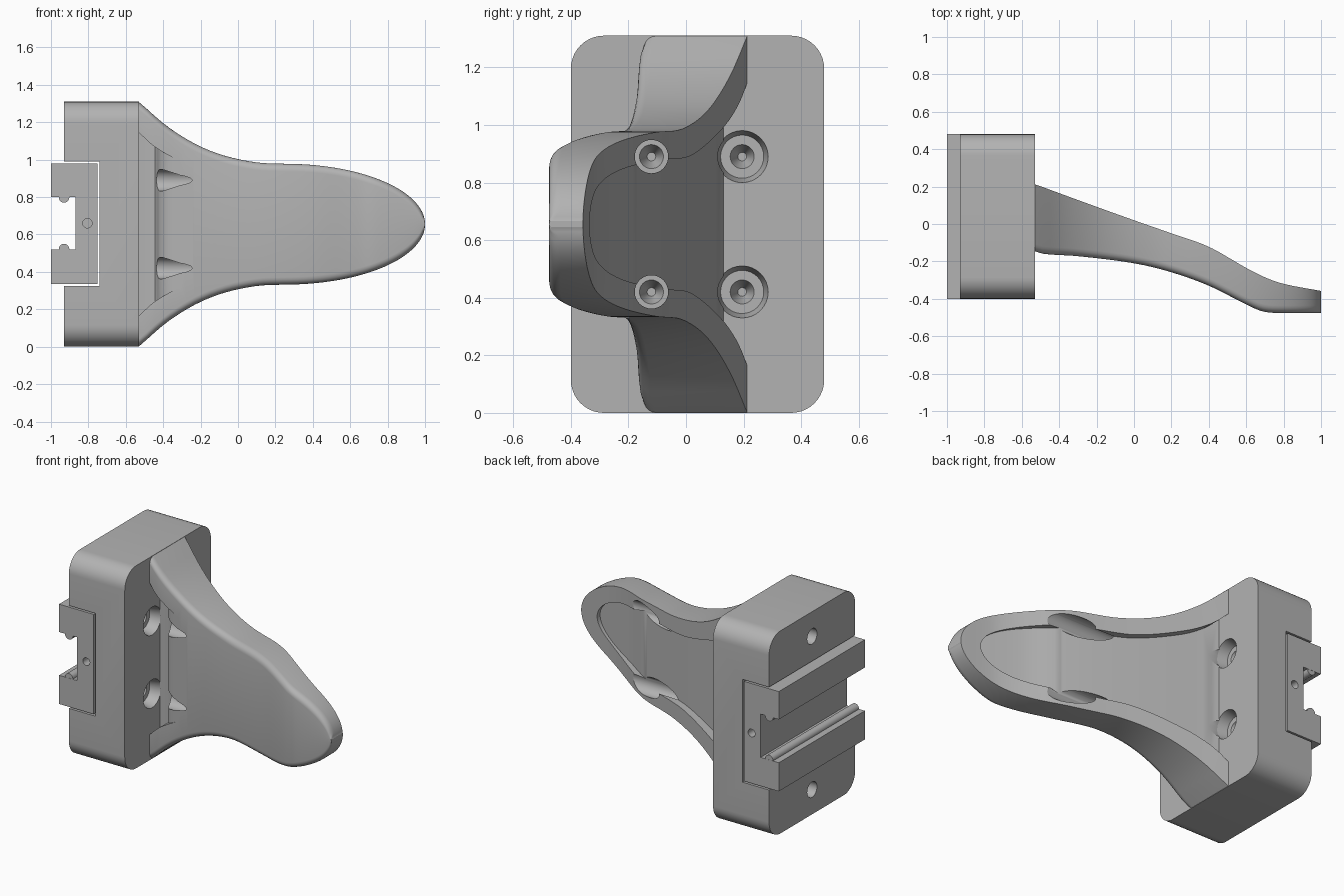
import bpy, bmesh, math
from mathutils import Matrix, Vector

if "Cube" in bpy.data.objects:
    bpy.data.objects.remove(bpy.data.objects["Cube"], do_unlink=True)

grey = bpy.data.materials.new("matte_grey")
grey.use_nodes = True
grey.diffuse_color = (0.45, 0.45, 0.45, 1)
grey.node_tree.nodes["Principled BSDF"].inputs["Base Color"].default_value = grey.diffuse_color

MID = 0.655      # height of the symmetry plane
ROOT = -0.53     # mounting face of the block


def add(name, bm):
    bmesh.ops.recalc_face_normals(bm, faces=bm.faces)
    mesh = bpy.data.meshes.new(name)
    bm.to_mesh(mesh)
    bm.free()
    mesh.materials.append(grey)
    obj = bpy.data.objects.new(name, mesh)
    bpy.context.collection.objects.link(obj)
    return obj


def box(name, lo, hi, round_x=0):
    bm = bmesh.new()
    bmesh.ops.create_cube(bm, size=1)
    lo, hi = Vector(lo), Vector(hi)
    for v in bm.verts:
        v.co = [a + (b - a) * (c + 0.5) for a, b, c in zip(lo, hi, v.co)]
    if round_x:
        edges = [e for e in bm.edges if abs(e.verts[0].co.x - e.verts[1].co.x) > 0.01]
        bmesh.ops.bevel(bm, geom=edges, offset=round_x, segments=10, profile=0.5, affect='EDGES')
    return add(name, bm)


def rod(name, axis, start, end, r1, r2=None):
    """Cylinder or cone along x or y."""
    bm = bmesh.new()
    turn = Matrix.Rotation(math.pi / 2, 4, 'Y') if axis == 'X' else Matrix.Rotation(-math.pi / 2, 4, 'X')
    a, b = Vector(start), Vector(end)
    bmesh.ops.create_cone(bm, cap_ends=True, segments=32, radius1=r1, radius2=r1 if r2 is None else r2,
                          depth=(b - a).length, matrix=Matrix.Translation((a + b) / 2) @ turn)
    return add(name, bm)


def cut(obj, tools, op='DIFFERENCE'):
    for tool in tools:
        tool.hide_render = True
        mod = obj.modifiers.new("cut", 'BOOLEAN')
        mod.operation, mod.object, mod.solver = op, tool, 'EXACT'
        bpy.context.view_layer.objects.active = obj
        bpy.ops.object.modifier_apply(modifier=mod.name)
        bpy.data.objects.remove(tool, do_unlink=True)


def smooth(obj):
    bpy.ops.object.select_all(action='DESELECT')
    obj.select_set(True)
    bpy.context.view_layer.objects.active = obj
    bpy.ops.object.shade_smooth_by_angle(angle=math.radians(30))


def curve(points):
    """Smooth function through (x, value) points."""
    def slope(i):
        a, b = points[max(i - 1, 0)], points[min(i + 1, len(points) - 1)]
        return (b[1] - a[1]) / (b[0] - a[0])

    def at(x):
        x = min(max(x, points[0][0]), points[-1][0])
        i = max(k for k in range(len(points) - 1) if points[k][0] <= x)
        (x0, v0), (x1, v1) = points[i], points[i + 1]
        d = x1 - x0
        t = (x - x0) / d
        return ((1 + 2 * t) * (1 - t) ** 2 * v0 + t * (1 - t) ** 2 * d * slope(i)
                + t * t * (3 - 2 * t) * v1 + t * t * (t - 1) * d * slope(i + 1))
    return at


def tongue(flare, tip):
    """Half width: flared root, then an elliptical tip."""
    start, width = flare[-1]
    root = curve(flare)

    def at(x):
        if x < start:
            return root(x)
        return max(width * math.sqrt(max(0, 1 - ((x - start) / (tip - start)) ** 2)), 0.012)
    return at


def stations(start, end, count=56):
    """Spacing gets finer towards the far end."""
    return [start + (end - start) * math.sin(math.pi / 2 * i / count) for i in range(count + 1)]


def slab(name, xs, half, front, back, r=0.0):
    """Loft of sections across x, with rounded front edges if r is given."""
    bm = bmesh.new()
    rings = []
    for x in xs:
        h, f, b = half(x), front(x), back(x)
        q = min(r, h * 0.8)
        side = [(h, b)]
        if r:
            side += [(h - q + q * math.cos(a), f + q - q * math.sin(a))
                     for a in (math.pi / 2 * k / 5 for k in range(6))]
        else:
            side += [(h, f)]
        section = side + [(-z, y) for z, y in reversed(side)]
        rings.append([bm.verts.new((x, y, MID + z)) for z, y in section])
    for p, n in zip(rings, rings[1:]):
        for i in range(len(p)):
            j = (i + 1) % len(p)
            bm.faces.new((p[i], p[j], n[j], n[i]))
    bm.faces.new(rings[0])
    bm.faces.new(rings[-1])
    return add(name, bm)


# Mounting block with a channel for the rail, bolt holes and counterbores
block = box("mounting_block", (-0.93, -0.40, 0), (ROOT, 0.48, 2 * MID), 0.115)
cutters = [box("channel", (-1.1, -0.6, 0.325), (-0.74, 0.6, 0.99))]
for z in (0.16, 1.15):
    cutters.append(rod("bolt_hole", 'X', (-1.0, 0.04, z), (-0.65, 0.04, z), 0.05))
BOLTS = (0.42, 0.89)
for z in BOLTS:
    for y in (-0.12, 0.195):
        cutters.append(rod("counterbore", 'X', (-0.60, y, z), (-0.5, y, z), 0.075, 0.097))
        cutters.append(rod("bore", 'X', (-0.68, y, z), (-0.59, y, z), 0.015, 0.045))
cut(block, cutters)
smooth(block)

# Slotted rail insert with beads along the slot and a pin hole in each end
rail = box("slotted_rail", (-1.0, -0.40, 0.335), (-0.752, 0.48, 0.98))
cut(rail, [box("slot", (-1.1, -0.6, 0.52), (-0.87, 0.6, 0.80))])
cut(rail, [rod("bead", 'Y', (-0.93, -0.399, z), (-0.93, 0.479, z), 0.028) for z in (0.522, 0.798)], 'UNION')
cut(rail, [rod("pin_hole", 'Y', (-0.805, y - 0.06, 0.66), (-0.805, y + 0.06, 0.66), 0.025) for y in (-0.40, 0.48)])
smooth(rail)

# Flared paddle: outer shape
outer = tongue([(ROOT, 0.655), (-0.4, 0.54), (-0.3, 0.47), (-0.2, 0.415), (-0.1, 0.375),
                (0, 0.348), (0.12, 0.328), (0.25, 0.323)], 1.0)
inner = tongue([(-0.6, 0.56), (ROOT, 0.49), (-0.44, 0.41), (-0.29, 0.33), (0, 0.24), (0.25, 0.225)], 0.87)
front = curve([(ROOT, -0.145), (-0.48, -0.16), (-0.3, -0.172), (0, -0.21), (0.2, -0.258), (0.4, -0.33),
               (0.6, -0.43), (0.68, -0.465), (0.75, -0.475), (1.0, -0.475)])
back = curve([(ROOT, 0.213), (-0.25, 0.11), (0, 0.02), (0.2, -0.05), (0.4, -0.122), (0.6, -0.235),
              (0.7, -0.285), (0.8, -0.32), (1.0, -0.358)])
floor = curve([(-0.6, 0.155), (ROOT, 0.13), (0, -0.03), (0.4, -0.17), (0.6, -0.27), (0.87, -0.365)])
paddle = slab("flared_paddle", stations(ROOT - 0.002, 1.0), outer, front, back, 0.04)

# Shallow tray on the back, pocket at the front root, driver passages
pocket = curve([(-0.6, -0.04), (-0.45, -0.04), (-0.435, -0.06), (-0.425, -0.1), (-0.4, -0.135),
                (-0.36, -0.158), (-0.29, -0.176)])
cut(paddle, [
    slab("tray", stations(-0.6, 0.87), inner, floor, lambda x: 0.5),
    slab("front_pocket", [-0.6 + 0.31 * i / 40 for i in range(41)], inner, lambda x: -0.5, pocket)])
for z in BOLTS:
    cut(paddle, [rod("passage", 'X', (-0.6, -0.12, z), (0.9, -0.12, z), 0.058),
                 rod("relief", 'X', (-0.6, 0.195, z), (-0.2, 0.195, z), 0.085)])
smooth(paddle)
